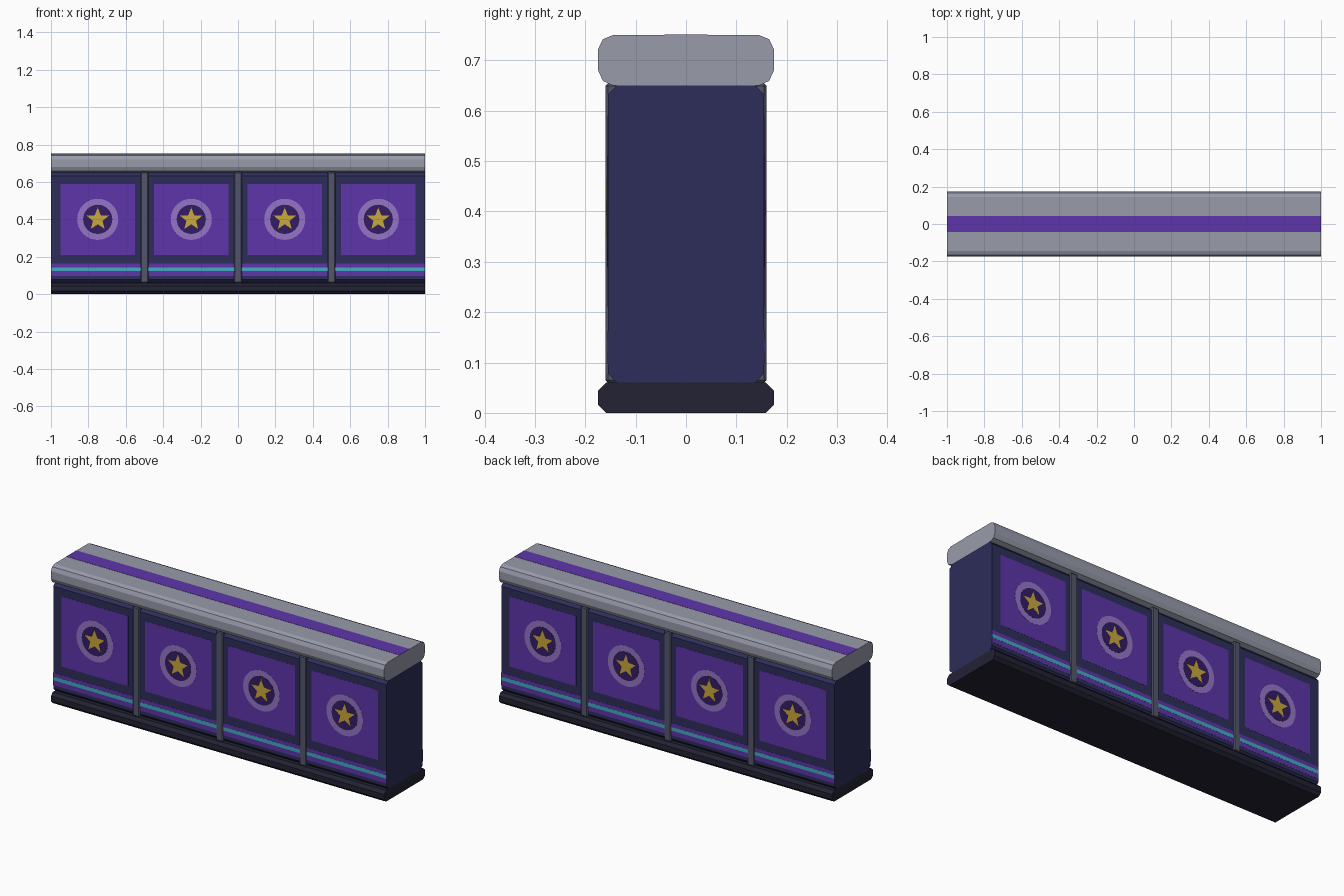
import bpy, bmesh, math
from mathutils import Vector

if "Cube" in bpy.data.objects:
    bpy.data.objects.remove(bpy.data.objects["Cube"])


def material(name, rgb):
    lin = [(c / 255 / 12.92) if c <= 10 else ((c / 255 + 0.055) / 1.055) ** 2.4 for c in rgb]
    m = bpy.data.materials.new(name)
    m.diffuse_color = (*lin, 1)
    m.use_nodes = True
    m.node_tree.nodes["Principled BSDF"].inputs["Base Color"].default_value = m.diffuse_color
    return m


NAVY = material("navy", (45, 45, 91))
STEEL = material("light grey", (152, 155, 170))
DARK = material("near black", (34, 34, 51))
POST = material("slate grey", (84, 86, 108))
PURPLE = material("purple", (94, 53, 170))
LILAC = material("lilac", (149, 117, 198))
PLUM = material("deep plum", (52, 28, 100))
GOLD = material("gold", (200, 168, 60))
TEAL = material("teal", (66, 172, 192))


def prism(name, points, vec, mat):
    """Extrude a closed 3D outline along vec."""
    bm = bmesh.new()
    face = bm.faces.new([bm.verts.new(p) for p in points])
    ext = bmesh.ops.extrude_face_region(bm, geom=[face])
    moved = [v for v in ext["geom"] if isinstance(v, bmesh.types.BMVert)]
    bmesh.ops.translate(bm, verts=moved, vec=Vector(vec))
    bmesh.ops.recalc_face_normals(bm, faces=bm.faces)
    me = bpy.data.meshes.new(name)
    bm.to_mesh(me)
    bm.free()
    me.materials.append(mat)
    ob = bpy.data.objects.new(name, me)
    bpy.context.collection.objects.link(ob)
    return ob


def bar(name, half, mat):
    """Full-length bar from the right half of its cross-section, listed bottom to top."""
    outline = half + [(-y, z) for y, z in reversed(half)]
    return prism(name, [(-1, y, z) for y, z in outline], (2, 0, 0), mat)


def plate(name, outline, side, depth, mat):
    """Thin plate on the front (side -1) or back (side 1) face."""
    return prism(name, [(x, side * 0.154, z) for x, z in outline],
                 (0, side * (depth - 0.154), 0), mat)


def rect(x0, x1, z0, z1):
    return [(x0, z0), (x1, z0), (x1, z1), (x0, z1)]


def radial(cx, cz, radii, n):
    """Circle, or star when two radii alternate; first point is up."""
    return [(cx + radii[i % len(radii)] * math.sin(math.tau * i / n),
             cz + radii[i % len(radii)] * math.cos(math.tau * i / n)) for i in range(n)]


# Main bars
bar("base", [(0.159, 0), (0.175, 0.016), (0.175, 0.044), (0.159, 0.06)], DARK)
bar("body", [(0.137, 0.06), (0.155, 0.078), (0.155, 0.632), (0.137, 0.65)], NAVY)
bar("top_cap", [(0.145, 0.65), (0.165, 0.659), (0.175, 0.681), (0.175, 0.721),
                (0.165, 0.742), (0.145, 0.75)], STEEL)
prism("top_stripe", [(-1, -0.043, 0.7495), (1, -0.043, 0.7495), (1, 0.043, 0.7495),
                     (-1, 0.043, 0.7495)], (0, 0, 0.0015), PURPLE)

# Divider posts, running through the body to both faces
for i, x in enumerate((-0.5, 0, 0.5)):
    post = prism(f"divider_{i + 1}", [(px, -0.16, pz) for px, pz in
                 rect(x - 0.021, x + 0.021, 0.06, 0.654)], (0, 0.32, 0), POST)
    bev = post.modifiers.new("bevel", "BEVEL")
    bev.width = 0.005
    bev.segments = 1

# Painted panels, emblems and stripes on both long faces
for side, label in ((-1, "front"), (1, "back")):
    plate(f"{label}_lower_band", rect(-1, 1, 0.097, 0.163), side, 0.1557, PURPLE)
    plate(f"{label}_teal_line", rect(-1, 1, 0.123, 0.143), side, 0.1564, TEAL)
    for i in range(4):
        x, z = -0.75 + 0.5 * i, 0.4
        tag = f"{label}_{i + 1}"
        plate(f"panel_{tag}", rect(x - 0.2, x + 0.2, 0.21, 0.59), side, 0.1557, PURPLE)
        plate(f"ring_{tag}", radial(x, z, [0.11], 32), side, 0.1564, LILAC)
        plate(f"disc_{tag}", radial(x, z, [0.078], 32), side, 0.1571, PLUM)
        plate(f"star_{tag}", radial(x, z, [0.063, 0.027], 10), side, 0.1578, GOLD)
